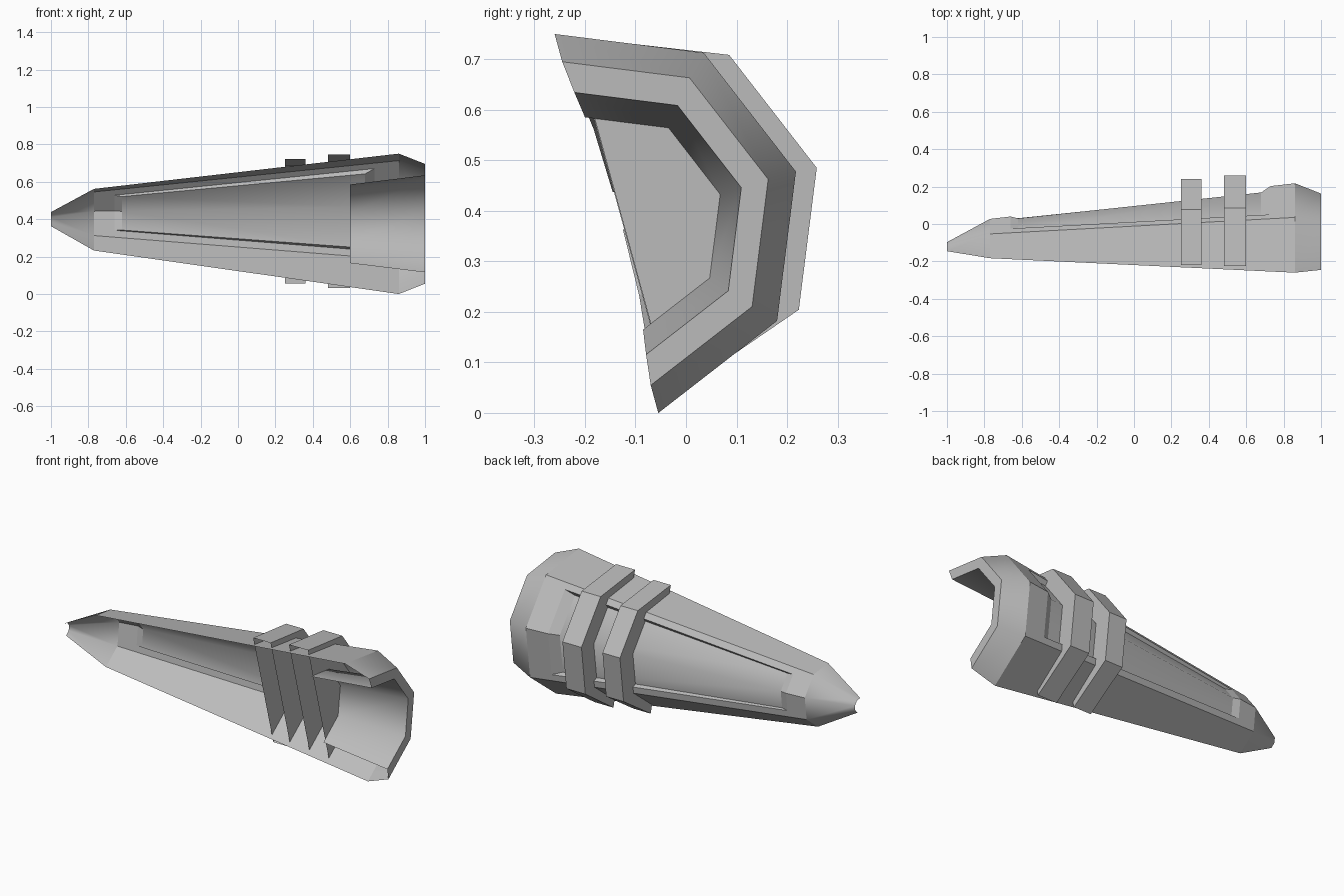
import bpy, bmesh, math
from mathutils import Vector

cube = bpy.data.objects.get("Cube")
if cube:
    bpy.data.objects.remove(cube, do_unlink=True)

grey = bpy.data.materials.new("plain_grey")
grey.use_nodes = True
grey.diffuse_color = (0.5, 0.5, 0.5, 1)
grey.node_tree.nodes["Principled BSDF"].inputs["Base Color"].default_value = (0.5, 0.5, 0.5, 1)

TILT = math.radians(105.3)   # direction of the upper front corner
NOSE_X, SHOULDER_X, RIM_X = -0.77, 0.86, 1.0
CORNERS = [0, 1, 2, 3, 4]


def corner(k, r):
    a = TILT - k * math.pi / 4
    return Vector((0, math.cos(a) * r, math.sin(a) * r))


def centre(x):
    t = min((x + 1) / 1.86, 1)
    return Vector((x, -0.135 - 0.0225 * t, 0.40 - 0.025 * t))


def section(x, r, ks=CORNERS, mid=None):
    """Half octagon at x; fractional k lies along a side."""
    c = mid or centre(x)
    pts = []
    for k in ks:
        lo = math.floor(k)
        pts.append(c + corner(lo, r).lerp(corner(lo + 1, r), k - lo))
    return pts


def body_radius(x):
    return 0.171 + (0.389 - 0.171) * (x - NOSE_X) / (SHOULDER_X - NOSE_X)


def loft(name, rings, smooth=False, closed=False, skip=(), caps=False):
    bm = bmesh.new()
    rows = [[bm.verts.new(p) for p in ring] for ring in rings]
    n = len(rows[0])
    for i in range(len(rows) - 1):
        for j in range(n if closed else n - 1):
            if (i, j) not in skip:
                m = (j + 1) % n
                bm.faces.new((rows[i][j], rows[i + 1][j], rows[i + 1][m], rows[i][m]))
    if caps:
        bm.faces.new(rows[0])
        bm.faces.new(rows[-1][::-1])
    for f in bm.faces:
        f.smooth = smooth
    mesh = bpy.data.meshes.new(name)
    bm.to_mesh(mesh)
    bm.free()
    mesh.materials.append(grey)
    ob = bpy.data.objects.new(name, mesh)
    bpy.context.collection.objects.link(ob)
    return ob


# Tapered nose
loft("nose", [section(-1, 0.039), section(NOSE_X, 0.171)], smooth=True)


# Main shell with a long opening in its two rear sides
def border(x):
    return 0.037 / (0.765 * body_radius(x))


def columns(x):
    e = border(x)
    return [0, 1, 1 + e, 2, 3 - e, 3, 4]


HOLE = (-0.66, 0.73)
FLOOR = (-0.62, 0.68)
loft("main_shell",
     [section(x, body_radius(x), columns(x)) for x in (NOSE_X, *HOLE, SHOULDER_X)],
     skip={(1, 2), (1, 3)})

# Sunken rear panel and its sloping walls
hole = [section(x, body_radius(x), columns(x)[2:5]) for x in HOLE]
floor = [section(x, body_radius(x) * 0.92, columns(x)[2:5]) for x in FLOOR]
loft("rear_panel", floor, smooth=True)
loft("rear_panel_walls", [hole[0] + hole[1][::-1], floor[0] + floor[1][::-1]], closed=True)

# Wide end: chamfered lip, flat rim and inner liner
inner_mid = Vector((RIM_X, -0.150, 0.375))
deep_mid = Vector((0.6, -0.1425, 0.375))
lip_end = section(RIM_X, 0.332)
liner_end = section(RIM_X, 0.269, mid=inner_mid)
loft("lip", [section(SHOULDER_X, 0.389), lip_end], smooth=True)
loft("rim", [lip_end, liner_end])
loft("liner", [liner_end, section(0.6, 0.218, mid=deep_mid)], smooth=True)

# Two raised bands, closed at their ends and open at the front
for name, x0, x1, r, y, front in (("narrow_band", 0.25, 0.36, 0.345, -0.093, -0.22),
                                  ("wide_band", 0.48, 0.60, 0.370, -0.098, -0.225)):
    rings = []
    for x in (x0, x1):
        ring = section(x, r, mid=Vector((x, y, 0.3875)))
        shift = front - ring[0].y
        ring[0].y += shift
        ring[4].y += shift
        rings.append(ring)
    loft(name, rings, caps=True)
